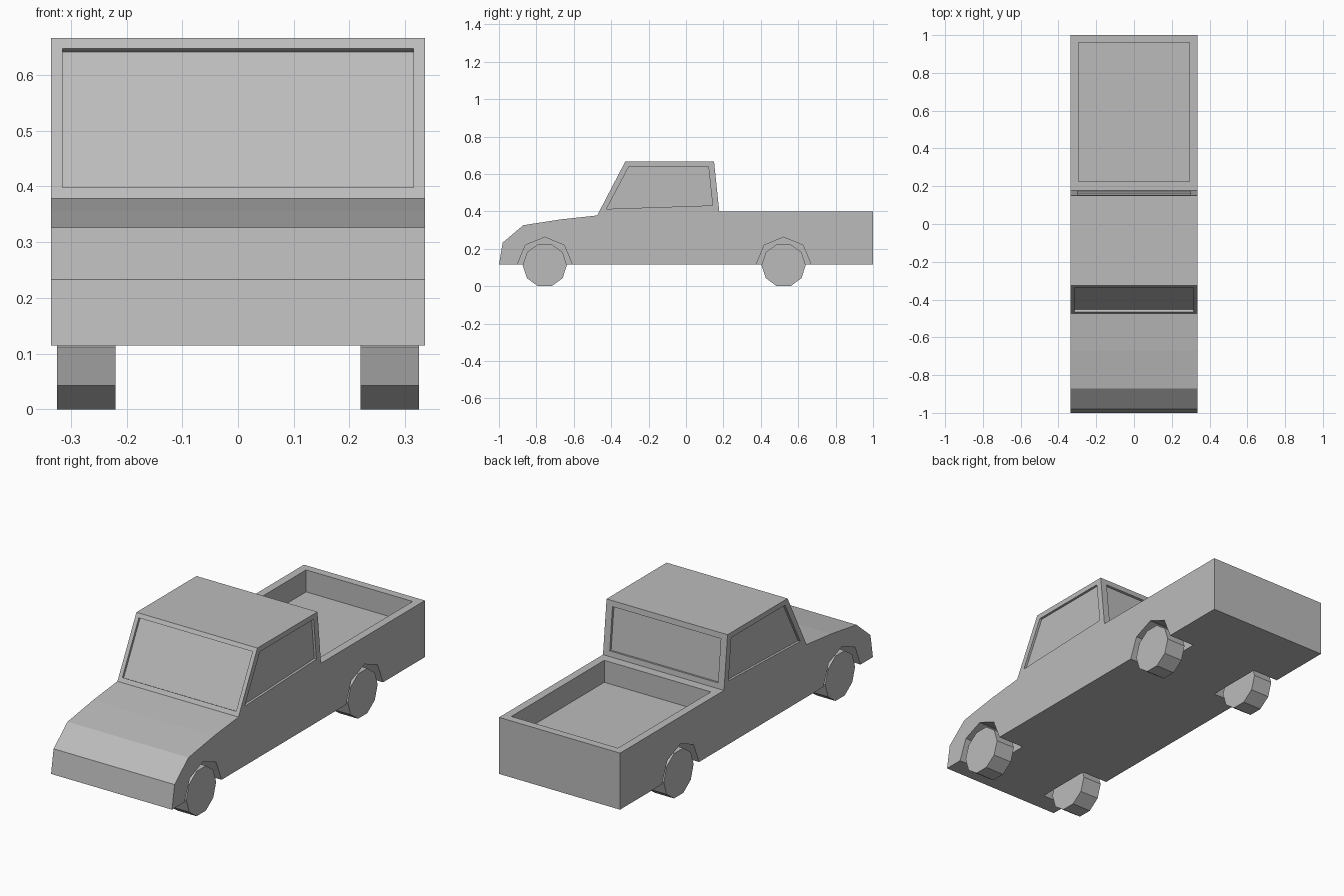
import bpy, bmesh, math
from mathutils import Vector

if "Cube" in bpy.data.objects:
    bpy.data.objects.remove(bpy.data.objects["Cube"])

grey = bpy.data.materials.new("light_grey")
grey.diffuse_color = (0.5, 0.5, 0.5, 1)
grey.use_nodes = True
grey.node_tree.nodes["Principled BSDF"].inputs["Base Color"].default_value = grey.diffuse_color


def prism(name, profile, x0, x1):
    """Extrude a (y, z) outline along x."""
    bm = bmesh.new()
    face = bm.faces.new([bm.verts.new((x0, y, z)) for y, z in profile])
    new = bmesh.ops.extrude_face_region(bm, geom=[face])["geom"]
    verts = [v for v in new if isinstance(v, bmesh.types.BMVert)]
    bmesh.ops.translate(bm, verts=verts, vec=(x1 - x0, 0, 0))
    bmesh.ops.recalc_face_normals(bm, faces=bm.faces)
    mesh = bpy.data.meshes.new(name)
    bm.to_mesh(mesh)
    bm.free()
    mesh.materials.append(grey)
    obj = bpy.data.objects.new(name, mesh)
    bpy.context.collection.objects.link(obj)
    return obj


def ring(y, z, r, n):
    return [(y + r * math.cos(2 * math.pi * i / n), z + r * math.sin(2 * math.pi * i / n))
            for i in range(n)]


def carve(body, profile, x0, x1):
    """Cut an extruded outline out of the body."""
    cutter = prism("cutter", profile, x0, x1)
    cutter.hide_render = True
    mod = body.modifiers.new("cut", "BOOLEAN")
    mod.operation, mod.solver, mod.object = "DIFFERENCE", "EXACT", cutter
    bpy.context.view_layer.objects.active = body
    bpy.ops.object.modifier_apply(modifier=mod.name)
    bpy.data.objects.remove(cutter)


def slab(low, high, z0, z1, depth):
    """Outline of a thin recess along a sloped pane, between two heights."""
    a, b = Vector(low), Vector(high)
    d = (b - a).normalized()
    n = Vector((-d.y, d.x))
    if n.x * depth < 0:
        n = -n
    p, q = (a + (b - a) * ((z - a.y) / (b.y - a.y)) for z in (z0, z1))
    inner, outer = n * depth, -n * depth
    return [p + inner, q + inner, q + outer, p + outer]


W, BASE, PANE = 0.335, 0.115, 0.012
hood_end, roof_front = (-0.475, 0.378), (-0.325, 0.666)
roof_back, cab_back = (0.15, 0.666), (0.178, 0.398)

# body shell: nose, hood, cab and bed
body = prism("truck_body", [
    (-1, BASE), (-0.98, 0.233), (-0.87, 0.326), (-0.67, 0.357), hood_end,
    roof_front, roof_back, cab_back, (1, 0.398), (1, BASE)], -W, W)

# open cargo bed
carve(body, [(0.225, 0.288), (0.96, 0.288), (0.96, 0.5), (0.225, 0.5)], -0.295, 0.295)

# windshield and rear window
carve(body, slab(hood_end, roof_front, 0.398, 0.647, PANE), -0.315, 0.315)
carve(body, slab(cab_back, roof_back, 0.425, 0.638, PANE), -0.3, 0.3)

# side windows, wheel arches and wheels
side_window = [(-0.425, 0.413), (-0.305, 0.64), (0.12, 0.64), (0.142, 0.432)]
for side, s in (("left", -1), ("right", 1)):
    carve(body, side_window, s * (W - PANE), s * 0.4)
    for end, y in (("front", -0.755), ("rear", 0.522)):
        carve(body, ring(y, BASE, 0.147, 8), s * 0.19, s * 0.4)
        prism(f"{end}_{side}_wheel", ring(y, 0.1122, 0.118, 10), s * 0.22, s * 0.325)
